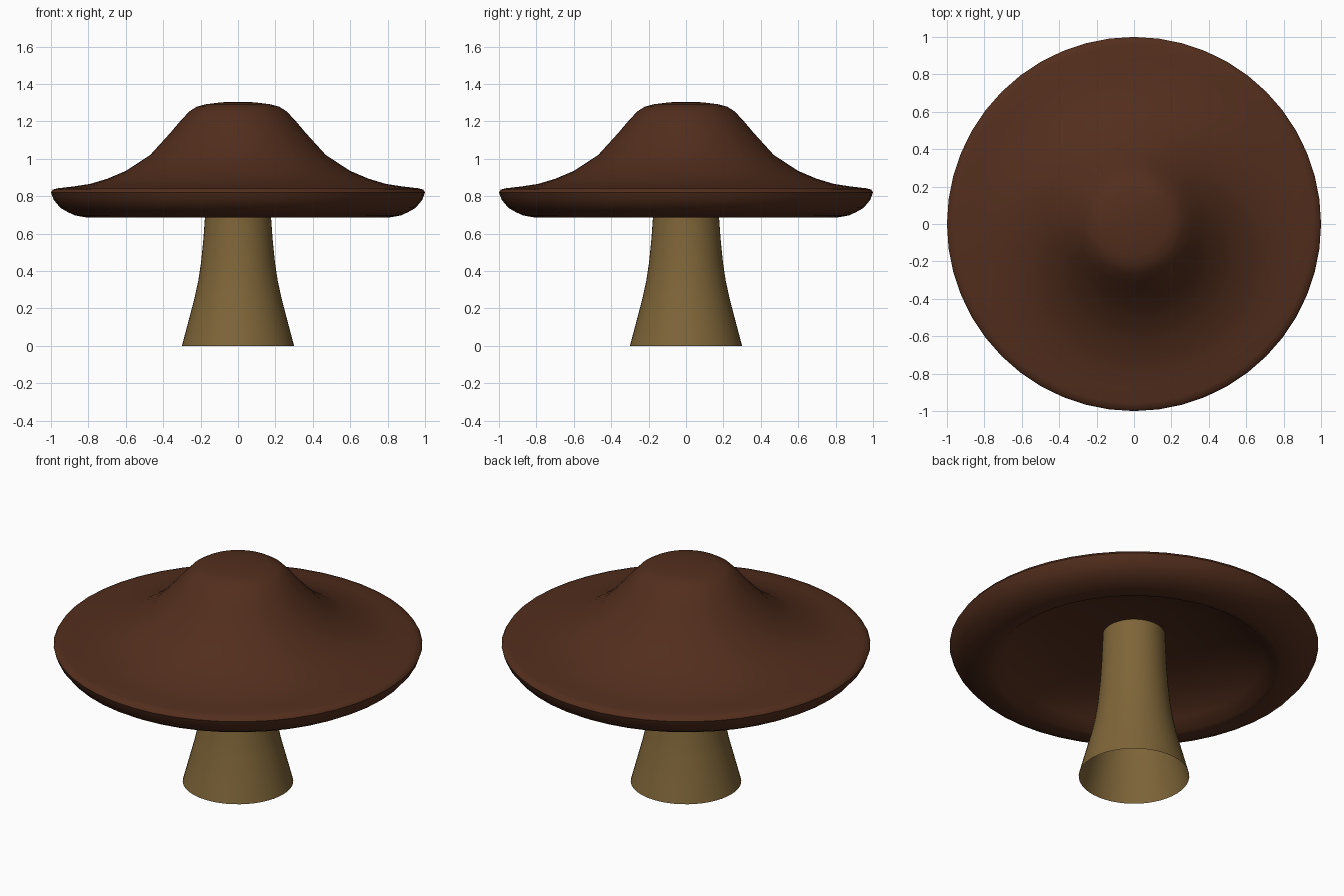
import bpy, bmesh, math

if "Cube" in bpy.data.objects:
    bpy.data.objects.remove(bpy.data.objects["Cube"])

SIDES = 48


def lathe(name, profile, color):
    """Spin an (r, z) profile, listed so that normals face outward, around z."""
    bm = bmesh.new()
    rings = []
    for r, z in profile:
        if r == 0:
            rings.append([bm.verts.new((0, 0, z))] * SIDES)
        else:
            rings.append([bm.verts.new((r * math.cos(2 * math.pi * i / SIDES),
                                        r * math.sin(2 * math.pi * i / SIDES), z))
                          for i in range(SIDES)])
    for a, b in zip(rings, rings[1:]):
        for i in range(SIDES):
            j = (i + 1) % SIDES
            quad = list(dict.fromkeys((a[i], a[j], b[j], b[i])))
            bm.faces.new(quad)
    mesh = bpy.data.meshes.new(name)
    bm.to_mesh(mesh)
    bm.free()
    obj = bpy.data.objects.new(name, mesh)
    bpy.context.collection.objects.link(obj)
    mat = bpy.data.materials.new(name + "_color")
    mat.diffuse_color = color
    mat.use_nodes = True
    mat.node_tree.nodes["Principled BSDF"].inputs["Base Color"].default_value = mat.diffuse_color
    mesh.materials.append(mat)
    bpy.ops.object.select_all(action='DESELECT')
    obj.select_set(True)
    bpy.context.view_layer.objects.active = obj
    bpy.ops.object.shade_smooth_by_angle(angle=math.radians(50))
    return obj


# Flared stem, open at the base, reaching into the cap
lathe("stem", [(0.30, 0), (0.268, 0.12), (0.235, 0.245), (0.212, 0.35),
               (0.197, 0.45), (0.185, 0.57), (0.177, 0.685), (0.168, 0.90)],
      (0.21, 0.13, 0.04, 1))

# Cap: hollow underside, rounded rim, flared top with a central dome
lathe("cap", [(0, 0.89), (0.17, 0.885), (0.45, 0.85), (0.62, 0.79), (0.70, 0.74),
              (0.76, 0.69), (0.80, 0.685), (0.87, 0.697), (0.91, 0.715),
              (0.95, 0.738), (0.985, 0.78), (1.0, 0.82), (0.99, 0.836),
              (0.96, 0.843), (0.88, 0.852), (0.79, 0.866), (0.70, 0.893),
              (0.60, 0.935), (0.47, 1.02), (0.365, 1.135), (0.31, 1.20),
              (0.26, 1.254), (0.22, 1.279), (0.17, 1.292), (0.09, 1.302), (0, 1.305)],
      (0.085, 0.027, 0.012, 1))
